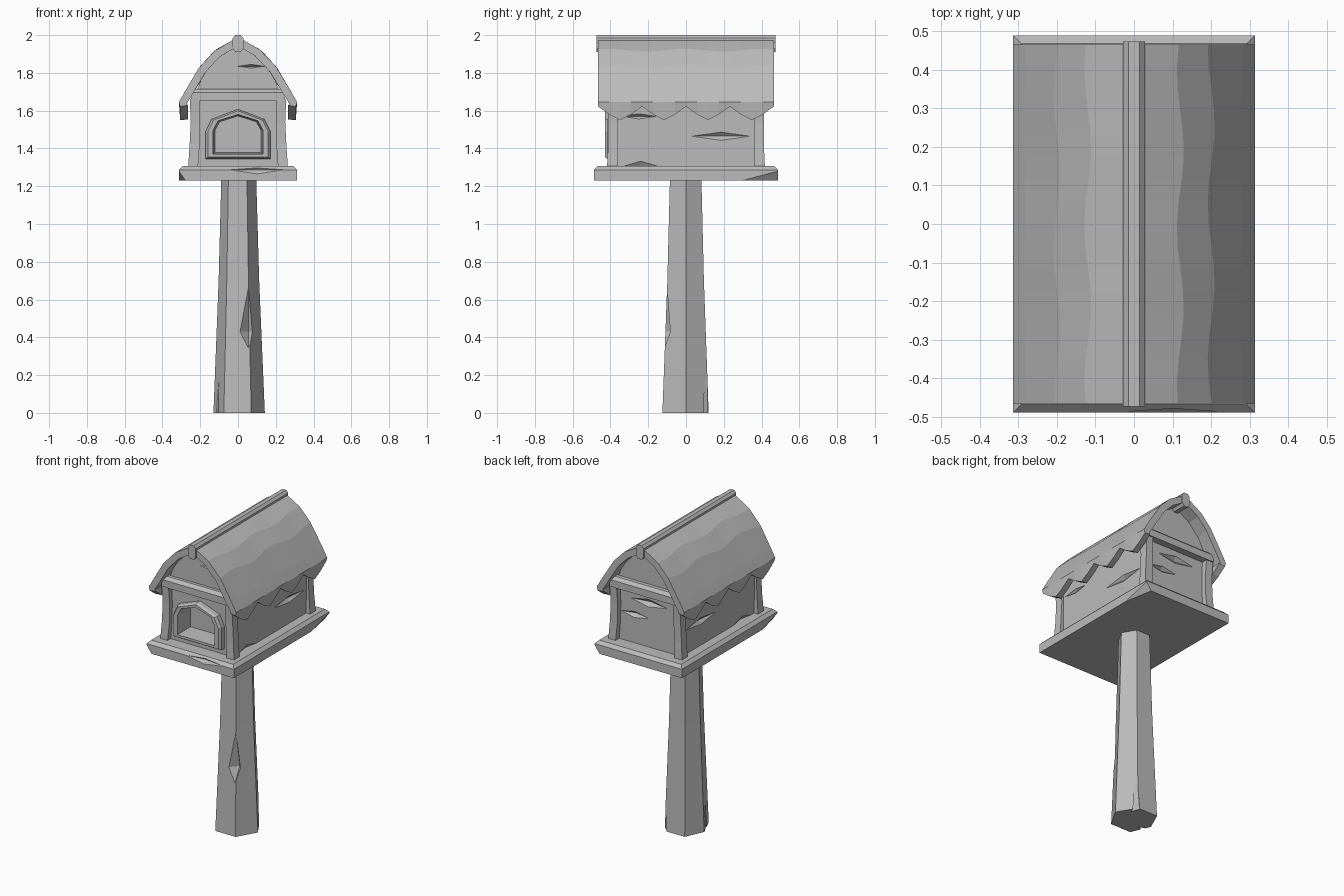
import bpy, bmesh, math
from mathutils import Vector

old = bpy.data.objects.get("Cube")
if old:
    bpy.data.objects.remove(old, do_unlink=True)

grey = bpy.data.materials.new("weathered_grey")
grey.use_nodes = True
colour = (0.5, 0.5, 0.5, 1)
grey.diffuse_color = colour
grey.node_tree.nodes["Principled BSDF"].inputs["Base Color"].default_value = colour


def finish(name, bm, tidy=True):
    if tidy:
        bmesh.ops.recalc_face_normals(bm, faces=bm.faces)
    me = bpy.data.meshes.new(name)
    bm.to_mesh(me)
    bm.free()
    me.materials.append(grey)
    ob = bpy.data.objects.new(name, me)
    bpy.context.collection.objects.link(ob)
    return ob


def loft(name, rings):
    """Skin a list of matching point rings and cap both ends."""
    bm = bmesh.new()
    loops = [[bm.verts.new(p) for p in ring] for ring in rings]
    n = len(loops[0])
    for a, b in zip(loops, loops[1:]):
        for i in range(n):
            j = (i + 1) % n
            bm.faces.new((a[i], a[j], b[j], b[i]))
    bm.faces.new(loops[0])
    bm.faces.new(loops[-1])
    return finish(name, bm)


def rect(x0, x1, y0, y1, z):
    return [(x0, y0, z), (x1, y0, z), (x1, y1, z), (x0, y1, z)]


def mirrored(half):
    """Complete a right-hand xz outline that starts low and ends on the axis."""
    return half + [(-x, z) for x, z in reversed(half) if x > 0]


def section(outline, y, s=1.0, zc=1.48):
    return [(x * s, y, zc + (z - zc) * s) for x, z in outline]


def apply_modifiers(ob):
    graph = bpy.context.evaluated_depsgraph_get()
    me = bpy.data.meshes.new_from_object(ob.evaluated_get(graph))
    ob.modifiers.clear()
    ob.data = me


def cut(ob, cutter):
    mod = ob.modifiers.new("cut", 'BOOLEAN')
    mod.operation = 'DIFFERENCE'
    mod.solver = 'EXACT'
    mod.object = cutter
    apply_modifiers(ob)


def gouge(ob, centre, size, mid=0.0):
    """Cut a pointed sliver, like a split in old wood."""
    bm = bmesh.new()
    sx, sy, sz = size
    for p in ((sx, 0, mid), (-sx, 0, mid), (0, sy, mid), (0, -sy, mid), (0, 0, sz), (0, 0, -sz)):
        bm.verts.new(Vector(p) + Vector(centre))
    bmesh.ops.convex_hull(bm, input=bm.verts)
    cutter = finish("gouge_cutter", bm)
    cutter.hide_render = True
    cut(ob, cutter)
    bpy.data.objects.remove(cutter, do_unlink=True)


# Six-sided flared pole with a chip and base splits
hexagon = [(-0.13, 0), (-0.075, -0.125), (0.07, -0.125), (0.142, 0), (0.07, 0.12), (-0.075, 0.12)]
pole = loft("pole", [[(x * s, y * s, z) for x, y in hexagon]
                     for z, s in ((0, 1), (0.7, 0.79), (1.24, 0.68))])
gouge(pole, (0.055, -0.11, 0.53), (0.045, 0.05, 0.19), -0.1)
gouge(pole, (0.075, 0.115, 0), (0.02, 0.05, 0.26))
gouge(pole, (-0.11, -0.05, 0), (0.04, 0.015, 0.2))

# Chamfered floor slab
floor = loft("floor_slab", [rect(-x, x, -y, y, z) for x, y, z in
                            ((0.313, 0.488, 1.23), (0.313, 0.488, 1.287), (0.293, 0.468, 1.307))])
gouge(floor, (0.1, -0.488, 1.287), (0.14, 0.018, 0.022))
gouge(floor, (0.313, 0.488, 1.23), (0.035, 0.19, 0.05))
gouge(floor, (-0.313, -0.488, 1.23), (0.035, 0.15, 0.05))

# House walls with arched gables
wall = mirrored([(0.235, 1.3), (0.24, 1.66), (0.175, 1.81), (0.1, 1.89), (0, 1.94)])
house = loft("house_walls", [section(wall, y) for y in (-0.385, 0.38)])
for s in (-1, 1):
    gouge(house, (0.237 * s, 0.185, 1.465), (0.02, 0.155, 0.022))
    gouge(house, (0.237 * s, -0.25, 1.57), (0.02, 0.1, 0.015))
    gouge(house, (0.236 * s, -0.24, 1.305), (0.02, 0.1, 0.028))
gouge(house, (0.07, -0.385, 1.835), (0.07, 0.02, 0.01))
gouge(house, (0.0, 0.38, 1.59), (0.13, 0.025, 0.025))
gouge(house, (0.1, 0.38, 1.49), (0.1, 0.025, 0.02))

# Arched window frame and its recess
outer = mirrored([(0.172, 1.345), (0.172, 1.49), (0.14, 1.555), (0, 1.608)])
inner = mirrored([(0.13, 1.372), (0.13, 1.495), (0.104, 1.545), (0, 1.578)])
frame = loft("window_frame", [section(outer, -0.37), section(outer, -0.415), section(outer, -0.43, 0.93)])
recess = loft("recess_cutter", [section(inner, -0.31, 0.94), section(inner, -0.45, 1.03)])
recess.hide_render = True
cut(frame, recess)
cut(house, recess)
bpy.data.objects.remove(recess, do_unlink=True)

# Slightly bowed corner posts
for sx, side in ((1, "left"), (-1, "right")):
    for sy, end in ((-1, "front"), (1, "back")):
        rings = []
        for z, x0, x1, y1 in ((1.3, 0.212, 0.264, 0.418), (1.42, 0.203, 0.256, 0.412),
                              (1.54, 0.2, 0.25, 0.412), (1.66, 0.205, 0.255, 0.418)):
            rings.append([(sx * x, sy * y, z) for x, y, z in rect(x0, x1, 0.36, y1, z)])
        loft(f"{end}_{side}_post", rings)

# Tie beams across both gables
for s, end in ((-1, "front"), (1, "back")):
    beam = [(0.375, 1.65), (0.425, 1.65), (0.425, 1.695), (0.405, 1.714), (0.375, 1.714)]
    loft(f"{end}_beam", [[(x * (1 if z < 1.7 else 0.94), s * y, z) for y, z in beam]
                         for x in (-0.25, 0.25)])

# Curved roof with gently wavy courses and scalloped eaves
half = [(0.306, 1.55), (0.313, 1.645), (0.282, 1.70), (0.2, 1.835), (0.12, 1.92), (0.03, 1.972)]
profile = half + [(-x, z) for x, z in reversed(half)]
columns = 17
bm = bmesh.new()
grid = []
for i, (x, z) in enumerate(profile):
    row = []
    level = min(i, len(profile) - 1 - i)
    for j in range(columns):
        px, pz = x, z
        if level == 0:
            pz = z + (0.072, 0.03, 0, 0.03)[j % 4]
        elif level in (3, 4):
            wave = 0.009 * math.sin(j * 0.9 + i)
            px += math.copysign(wave, x) * (1 if wave > 0 else -1)
            pz -= wave * (1.2 if level == 3 else 0.8)
        row.append(bm.verts.new((px, -0.465 + 0.93 * j / (columns - 1), pz)))
    grid.append(row)
for a, b in zip(grid, grid[1:]):
    for j in range(columns - 1):
        bm.faces.new((a[j], a[j + 1], b[j + 1], b[j]))
roof = finish("roof", bm, tidy=False)
shell = roof.modifiers.new("thickness", 'SOLIDIFY')
shell.thickness = 0.042
shell.offset = -1
apply_modifiers(roof)

# Ridge beam
ridge = mirrored([(0.014, 1.91), (0.028, 1.93), (0.028, 1.985), (0.014, 2.0)])
loft("ridge_beam", [section(ridge, y) for y in (-0.473, 0.473)])
